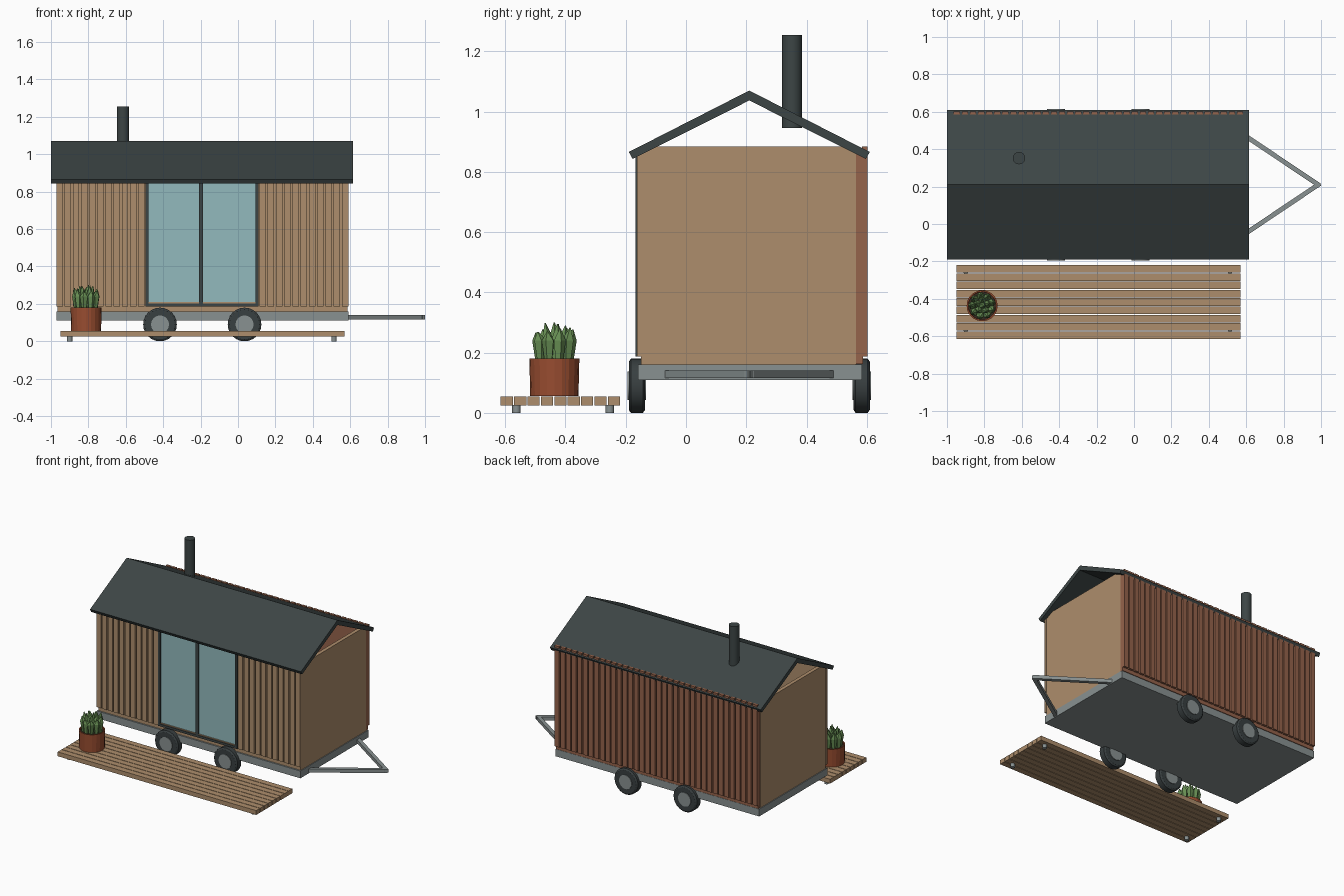
import bpy, bmesh, math, random
from mathutils import Vector, Matrix

random.seed(4)
cube = bpy.data.objects.get("Cube")
if cube:
    bpy.data.objects.remove(cube, do_unlink=True)


def material(name, r, g, b):
    m = bpy.data.materials.new(name)
    m.use_nodes = True
    m.diffuse_color = (r, g, b, 1)
    m.node_tree.nodes["Principled BSDF"].inputs["Base Color"].default_value = (r, g, b, 1)
    return m


TIMBER = material("light timber", 0.42, 0.27, 0.15)
RUST = material("red brown timber", 0.30, 0.125, 0.07)
CHARCOAL = material("charcoal metal", 0.046, 0.06, 0.06)
RUBBER = material("tyre rubber", 0.04, 0.05, 0.052)
STEEL = material("grey steel", 0.25, 0.285, 0.285)
GLASS = material("pale teal glass", 0.29, 0.49, 0.51)
CLAY = material("terracotta", 0.32, 0.075, 0.03)
SOIL = material("dark soil", 0.04, 0.025, 0.015)
LEAF = material("leaf green", 0.14, 0.28, 0.09)


def finish(name, bm, mat, smooth=False):
    bmesh.ops.recalc_face_normals(bm, faces=bm.faces)
    mesh = bpy.data.meshes.new(name)
    bm.to_mesh(mesh)
    bm.free()
    mesh.materials.append(mat)
    ob = bpy.data.objects.new(name, mesh)
    bpy.context.collection.objects.link(ob)
    if smooth:
        bpy.ops.object.select_all(action='DESELECT')
        ob.select_set(True)
        bpy.context.view_layer.objects.active = ob
        bpy.ops.object.shade_smooth_by_angle(angle=math.radians(35))


def boxes(name, mat, *spans):
    """One object from boxes given as (x range, y range, z range)."""
    bm = bmesh.new()
    for span in spans:
        mid = Vector([(a + b) / 2 for a, b in span])
        size = Vector([b - a for a, b in span])
        bmesh.ops.create_cube(bm, size=1, matrix=Matrix.Translation(mid) @ Matrix.Diagonal(size).to_4x4())
    finish(name, bm, mat)


def lathe(name, mat, center, profile, axis='Z', steps=24, smooth=True):
    """Revolve (radius, height) points round an axis through center."""
    bm = bmesh.new()
    verts = [bm.verts.new((r, 0, h)) for r, h in profile]
    edges = [bm.edges.new(pair) for pair in zip(verts, verts[1:])]
    bmesh.ops.spin(bm, geom=verts + edges, cent=(0, 0, 0), axis=(0, 0, 1), angle=math.tau, steps=steps)
    bmesh.ops.remove_doubles(bm, verts=bm.verts, dist=0.0001)
    turn = Matrix.Rotation(math.pi / 2, 4, 'X') if axis == 'Y' else Matrix()
    bm.transform(Matrix.Translation(center) @ turn)
    finish(name, bm, mat, smooth)


def slats(x0, x1, y, z, pitch=0.0433, fill=0.78):
    n = round((x1 - x0) / pitch)
    step = (x1 - x0 + pitch * (1 - fill)) / n
    return [((x0 + i * step, x0 + (i + fill) * step), y, z) for i in range(n)]


# Trailer chassis and drawbar
X0, X1 = -0.97, 0.59
boxes("chassis", STEEL, ((X0, X1), (-0.16, 0.585), (0.11, 0.16)))
hitch = Vector((0.985, 0.21, 0.128))
for side, name in ((1, "left_drawbar"), (-1, "right_drawbar")):
    start = Vector((0.575, 0.21 + side * 0.275, 0.128))
    run = hitch - start
    bm = bmesh.new()
    bmesh.ops.create_cube(bm, size=1, matrix=Matrix.Translation((start + hitch) / 2)
                          @ Matrix.Rotation(math.atan2(run.y, run.x), 4, 'Z')
                          @ Matrix.Diagonal((run.length + 0.02, 0.025, 0.024, 1)))
    finish(name, bm, STEEL)

# Wheels with hub discs
for x, place in ((-0.417, "rear"), (0.035, "front")):
    for y, side in ((-0.163, "near"), (0.583, "far")):
        lathe(f"{place}_{side}_tyre", RUBBER, (x, y, 0.09),
              [(0, -0.027), (0.08, -0.027), (0.09, -0.02), (0.09, 0.02), (0.08, 0.027), (0, 0.027)], 'Y')
        lathe(f"{place}_{side}_hub", STEEL, (x, y, 0.09),
              [(0, -0.031), (0.048, -0.031), (0.048, 0.031), (0, 0.031)], 'Y')

# Walls: floor, end panels, backing boards and slats
DOOR0, DOOR1 = -0.495, 0.11
boxes("floor", TIMBER, ((X0 + 0.01, X1 - 0.005), (-0.15, 0.56), (0.16, 0.187)))
for x, name in ((X0 + 0.005, "rear_end_wall"), (X1 - 0.03, "front_end_wall")):
    boxes(name, TIMBER, ((x, x + 0.025), (-0.15, 0.565), (0.16, 0.885)))
boxes("door_side_backing", TIMBER,
      ((X0 + 0.01, DOOR0), (-0.149, -0.135), (0.165, 0.855)),
      ((DOOR1, X1 - 0.01), (-0.149, -0.135), (0.165, 0.855)))
front = ((-0.162, -0.147), (0.187, 0.872))
boxes("door_side_slats", TIMBER, *slats(X0, DOOR0 - 0.005, *front), *slats(DOOR1 + 0.005, X1, *front))
boxes("back_wall", RUST, ((X0 + 0.006, X1 - 0.006), (0.565, 0.587), (0.162, 0.87)))
boxes("back_slats", RUST, *slats(X0 + 0.006, X1 - 0.006, (0.585, 0.602), (0.187, 0.884)))

# Sliding glass doors
mid = (DOOR0 + DOOR1) / 2 - 0.005
depth = (-0.168, -0.14)
boxes("door_frame", CHARCOAL,
      ((DOOR0, DOOR0 + 0.016), depth, (0.187, 0.86)),
      ((DOOR1 - 0.016, DOOR1), depth, (0.187, 0.86)),
      ((mid - 0.011, mid + 0.011), depth, (0.187, 0.86)),
      ((DOOR0, DOOR1), depth, (0.187, 0.203)),
      ((DOOR0, DOOR1), depth, (0.85, 0.865)))
boxes("door_glass", GLASS, ((DOOR0 + 0.01, DOOR1 - 0.01), (-0.158, -0.15), (0.195, 0.858)))
boxes("door_threshold", TIMBER, ((DOOR0 + 0.016, DOOR1 - 0.016), (-0.163, -0.15), (0.203, 0.209)))

# Gable roof extruded from its profile
bm = bmesh.new()
outline = [(-0.19, 0.866), (0.21, 1.07), (0.61, 0.866), (0.597, 0.843), (0.21, 1.037), (-0.177, 0.843)]
rings = [[bm.verts.new((x, y, z)) for y, z in outline] for x in (-1.0, 0.615)]
for i in range(6):
    j = (i + 1) % 6
    bm.faces.new((rings[0][i], rings[0][j], rings[1][j], rings[1][i]))
for ring in rings:
    bm.faces.new([ring[k] for k in (0, 1, 4, 5)])
    bm.faces.new([ring[k] for k in (1, 2, 3, 4)])
finish("roof", bm, CHARCOAL)

# Chimney pipe
lathe("chimney", CHARCOAL, (-0.615, 0.352, 0.945), [(0, 0), (0.033, 0), (0.033, 0.31), (0, 0.31)])

# Deck of nine planks on round feet
pitch = 0.4 / 9
boxes("deck_planks", TIMBER, *[((-0.95, 0.57), (-0.615 + i * pitch, -0.615 + (i + 0.91) * pitch), (0.025, 0.055))
                               for i in range(9)])
for x, a in ((-0.9, "rear"), (0.513, "front")):
    for y, b in ((-0.563, "outer"), (-0.253, "inner")):
        lathe(f"{a}_{b}_deck_foot", STEEL, (x, y, 0), [(0, 0), (0.014, 0), (0.014, 0.026), (0, 0.026)], steps=12)

# Potted plant
pot = Vector((-0.812, -0.437, 0))
lathe("plant_pot", CLAY, pot, [(0, 0.056), (0.08, 0.056), (0.083, 0.18), (0.075, 0.18), (0.074, 0.165)],
      steps=20, smooth=False)
lathe("pot_soil", SOIL, pot, [(0, 0.168), (0.0745, 0.168)], steps=20, smooth=False)
bm = bmesh.new()
for count, ring, top in ((9, 0.05, 0.285), (5, 0.025, 0.3), (1, 0.0, 0.305)):
    for i in range(count):
        a = math.tau * (i + ring * 9) / count
        out = Vector((math.cos(a), math.sin(a), 0))
        tip = top - random.uniform(0, 0.02)
        base = pot + out * ring
        loops = [[bm.verts.new(base + out * lean + Vector((r * math.cos(a + k * math.tau / 5),
                                                            r * math.sin(a + k * math.tau / 5), z)))
                  for k in range(5)]
                 for r, z, lean in ((0.013, 0.165, 0), (0.022, 0.24, 0.003), (0.002, tip, 0.012))]
        for low, high in zip(loops, loops[1:]):
            for k in range(5):
                n = (k + 1) % 5
                bm.faces.new((low[k], low[n], high[n], high[k]))
        bm.faces.new(loops[-1])
        bm.faces.new(loops[0])
finish("plant_leaves", bm, LEAF)
